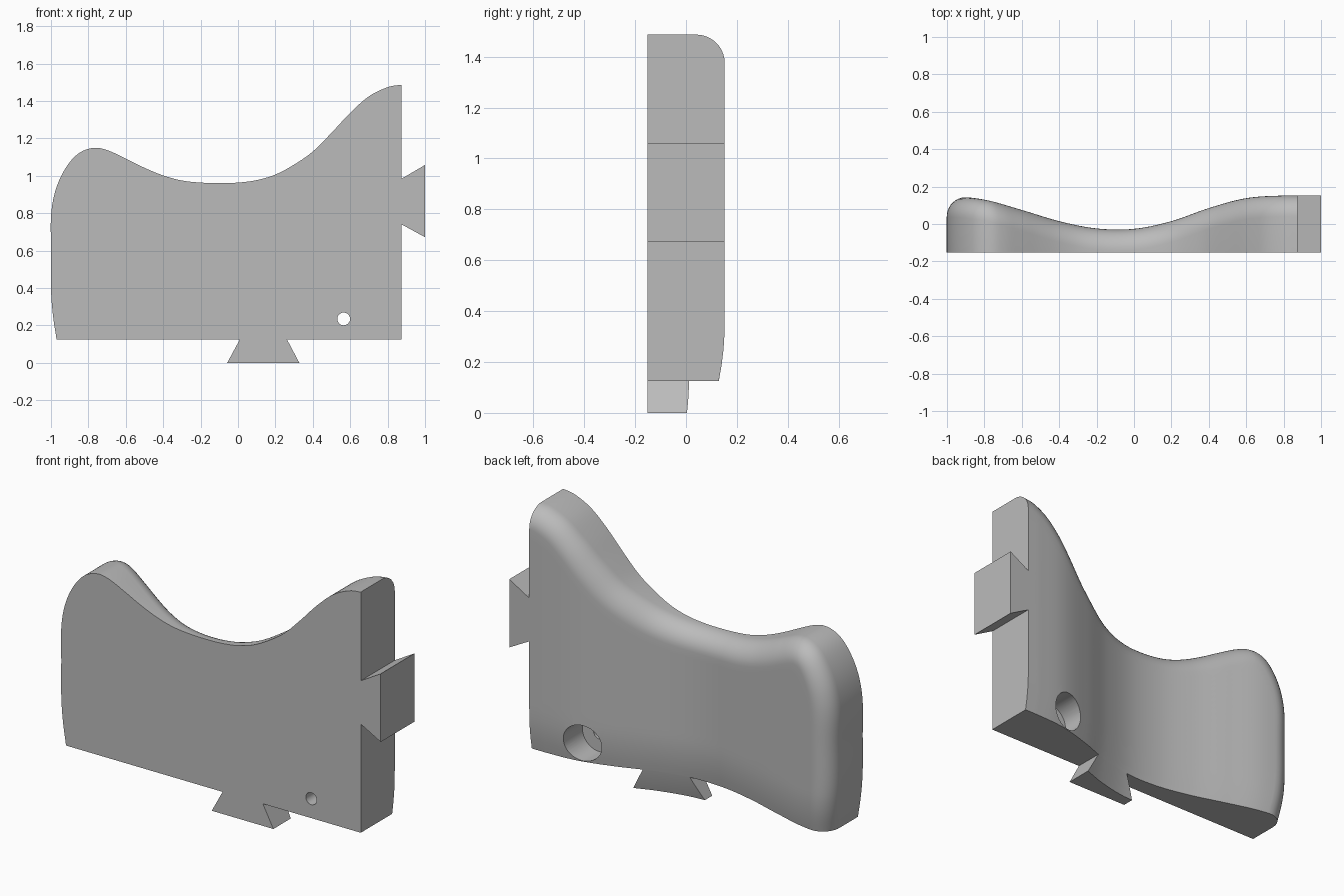
import bpy, bmesh, math
from mathutils import Vector

FRONT, BASE, RIGHT, R = -0.152, 0.125, 0.875, 0.112

if "Cube" in bpy.data.objects:
    bpy.data.objects.remove(bpy.data.objects["Cube"])

grey = bpy.data.materials.new("plain grey")
grey.use_nodes = True
grey.diffuse_color = (0.5, 0.5, 0.5, 1)
grey.node_tree.nodes["Principled BSDF"].inputs["Base Color"].default_value = (0.5, 0.5, 0.5, 1)


def spline(a, b, c, d, t):
    return 0.5 * (2*b + (c - a)*t + (2*a - 5*b + 4*c - d)*t*t + (3*b - a - 3*c + d)*t**3)


# Depth of the wavy back, at even steps in x from -1 to 1
WAVE = [0.15, 0.13, 0.075, 0.015, -0.024, -0.026, 0.015, 0.085, 0.138, 0.152, 0.152]


def back(x, z):
    u = min(max((x + 1) * 5, 0), 9.999)
    i = int(u)
    p = [WAVE[min(max(k, 0), 10)] for k in range(i - 1, i + 3)]
    return min(spline(*p, u - i), 0.152) - 0.46 * max(0.35 - z, 0) ** 2


def solid(name, rows):
    """Closed slab from a grid of (x, z, drop) points: flat front, wavy back."""
    bm = bmesh.new()
    rear = [[bm.verts.new((x, back(x, z) - d, z)) for x, z, d in r] for r in rows]
    face = [[bm.verts.new((x, FRONT, z)) for x, z, d in r] for r in rows]
    n, m = len(rows), len(rows[0])
    for i in range(n - 1):
        for j in range(m - 1):
            for g in (rear, face):
                bm.faces.new((g[i][j], g[i+1][j], g[i+1][j+1], g[i][j+1]))
    rim = [(0, j) for j in range(m)] + [(i, m-1) for i in range(1, n)]
    rim += [(n-1, j) for j in range(m-2, -1, -1)] + [(i, 0) for i in range(n-2, 0, -1)]
    for (a, b), (c, d) in zip(rim, rim[1:] + rim[:1]):
        bm.faces.new((rear[a][b], rear[c][d], face[c][d], face[a][b]))
    bmesh.ops.remove_doubles(bm, verts=bm.verts, dist=1e-5)
    bmesh.ops.recalc_face_normals(bm, faces=bm.faces)
    mesh = bpy.data.meshes.new(name)
    bm.to_mesh(mesh)
    bm.free()
    mesh.materials.append(grey)
    ob = bpy.data.objects.new(name, mesh)
    bpy.context.collection.objects.link(ob)
    return ob


# Outline up the left side and along the top
keys = [Vector(p) for p in (
    (-.97, .125), (-.99, .26), (-1, .4), (-1, .6), (-1, .78), (-.982, .9), (-.945, 1), (-.89, 1.085),
    (-.83, 1.133), (-.76, 1.15), (-.69, 1.134), (-.6, 1.092), (-.5, 1.043), (-.4, 1.002),
    (-.3, .975), (-.2, .964), (-.1, .961), (0, .964), (.1, .977), (.2, 1.007), (.3, 1.06),
    (.4, 1.13), (.5, 1.23), (.6, 1.337), (.7, 1.425), (.8, 1.474), (.875, 1.487))]
ext = [2*keys[0] - keys[1]] + keys + [2*keys[-1] - keys[-2]]
path = [spline(*ext[i:i+4], k / 5) for i in range(len(keys) - 1) for k in range(5)] + [keys[-1]]
inward = []
for i in range(len(path)):
    t = (path[min(i+1, len(path)-1)] - path[max(i-1, 0)]).normalized()
    inward.append(Vector((t.y, -t.x)))

# Rounded edge rows, then rows running down to the base
rows = []
for k in range(11):
    a = k / 10 * math.pi / 2
    ring = [p + q * R * (1 - math.cos(a)) for p, q in zip(path, inward)]
    ring[0].y, ring[-1].x = BASE, RIGHT
    rows.append([(p.x, p.y, R * (1 - math.sin(a))) for p in ring])
inner = rows[-1]
x0, last = inner[0][0], len(inner) - 1
for k in range(1, 21):
    f = k / 20
    rows.append([(x + (x0 + (RIGHT - x0)*j/last - x)*f, z + (BASE - z)*f, 0)
                 for j, (x, z, d) in enumerate(inner)])
body = solid("body", rows)


def tenon(name, a, b, c, d, n=12):
    """Flared joint between edge a-b and edge c-d."""
    a, b, c, d = map(Vector, (a, b, c, d))
    grid = [[a.lerp(b, j/n).lerp(c.lerp(d, j/n), i/n) for j in range(n+1)] for i in range(n+1)]
    return solid(name, [[(p.x, p.y, 0) for p in r] for r in grid])


def drill(name, radius, y0, y1):
    bpy.ops.mesh.primitive_cylinder_add(vertices=48, radius=radius, depth=y1 - y0,
        location=(0.565, (y0 + y1)/2, 0.235), rotation=(math.pi/2, 0, 0))
    ob = bpy.context.object
    ob.name = name
    ob.hide_render = True
    ob.data.materials.append(grey)
    return ob


# Joints added, stepped screw hole cut
parts = [
    (tenon("base_joint", (.01, BASE), (.262, BASE), (-.058, 0), (.328, 0)), 'UNION'),
    (tenon("side_joint", (RIGHT, .74), (RIGHT, .985), (1, .672), (1, 1.058)), 'UNION'),
    (drill("screw_hole", 0.034, -0.3, 0.3), 'DIFFERENCE'),
    (drill("screw_recess", 0.105, -0.03, 0.3), 'DIFFERENCE')]
bpy.context.view_layer.objects.active = body
for ob, op in parts:
    mod = body.modifiers.new(ob.name, 'BOOLEAN')
    mod.object, mod.operation, mod.solver = ob, op, 'EXACT'
    bpy.ops.object.modifier_apply(modifier=mod.name)
    bpy.data.objects.remove(ob)

bpy.ops.object.select_all(action='DESELECT')
body.select_set(True)
bpy.ops.object.shade_smooth_by_angle(angle=math.radians(30))
